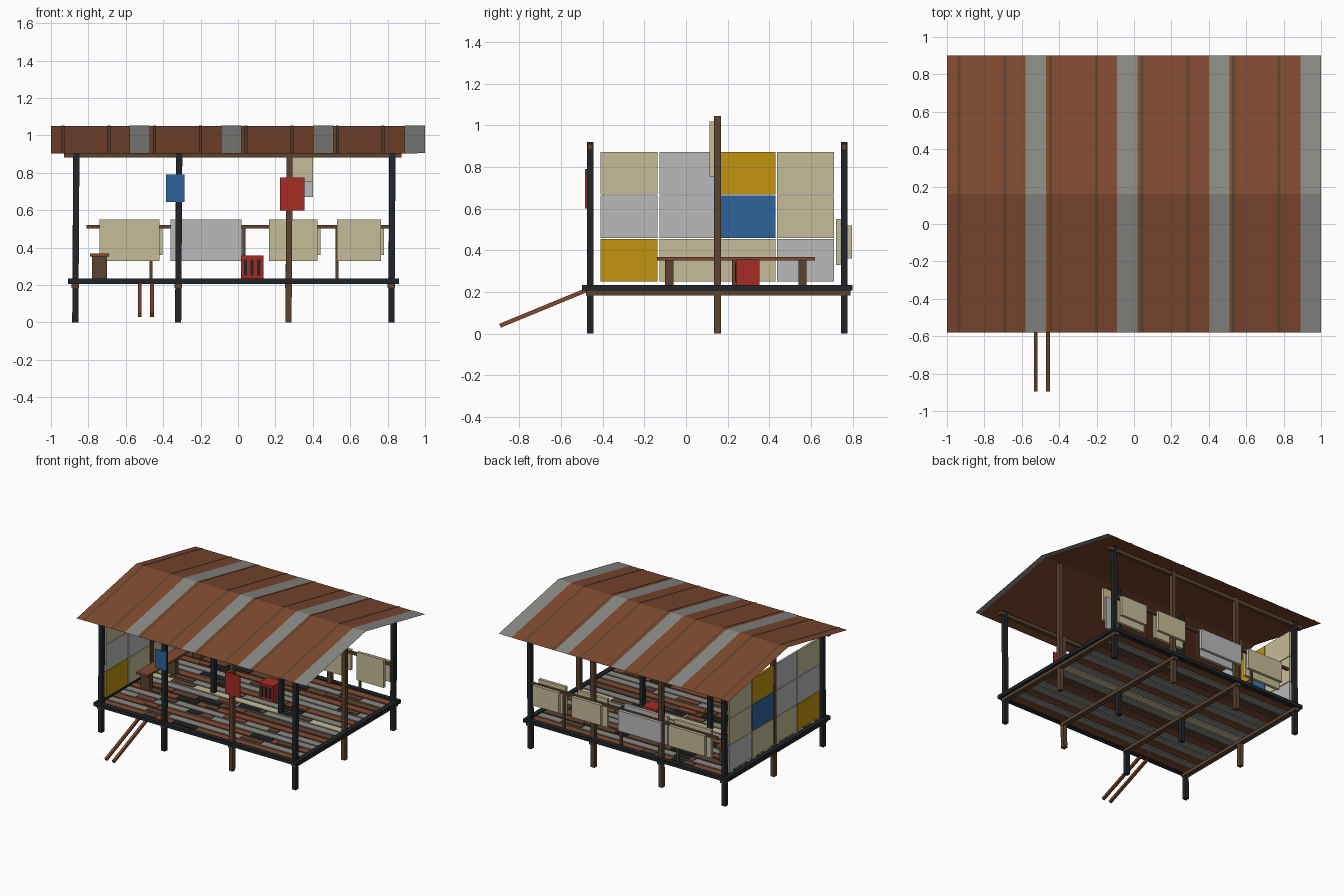
import bpy, bmesh, math, random
from mathutils import Vector, Matrix

if "Cube" in bpy.data.objects:
    bpy.data.objects.remove(bpy.data.objects["Cube"])

random.seed(4)


def mat(name, hexcol):
    m = bpy.data.materials.new(name)
    lin = []
    for i in (0, 2, 4):
        c = int(hexcol[i:i + 2], 16) / 255
        lin.append(c / 12.92 if c <= 0.04045 else ((c + 0.055) / 1.055) ** 2.4)
    m.diffuse_color = (*lin, 1)
    m.use_nodes = True
    m.node_tree.nodes["Principled BSDF"].inputs["Base Color"].default_value = m.diffuse_color
    return m


RUST = mat("rust brown", "804A30")
STEEL = mat("weathered grey", "8A8A85")
WOOD = mat("dark wood", "5C4430")
BLACK = mat("charcoal", "212529")
PALE = mat("pale grey", "BABABA")
TAN = mat("canvas tan", "C6BC98")
YELLOW = mat("mustard yellow", "C2930F")
BLUE = mat("blue", "2E639C")
RED = mat("red", "A62B24")


def finish(name, bm, material):
    me = bpy.data.meshes.new(name)
    bm.to_mesh(me)
    bm.free()
    me.materials.append(material)
    ob = bpy.data.objects.new(name, me)
    bpy.context.collection.objects.link(ob)
    return ob


def box(name, x, y, z, material):
    """Box from (min, max) ranges on each axis."""
    bm = bmesh.new()
    bmesh.ops.create_cube(bm, size=1)
    for v in bm.verts:
        v.co = [r[0] + (c + 0.5) * (r[1] - r[0]) for r, c in zip((x, y, z), v.co)]
    return finish(name, bm, material)


def bar(name, a, b, w, material):
    """Square bar between two points."""
    a, b = Vector(a), Vector(b)
    d = b - a
    bm = bmesh.new()
    bmesh.ops.create_cube(bm, size=1)
    bmesh.ops.scale(bm, vec=(w, w, d.length), verts=bm.verts)
    rot = d.to_track_quat('Z', 'Y').to_matrix().to_4x4()
    bmesh.ops.transform(bm, matrix=Matrix.Translation((a + b) / 2) @ rot, verts=bm.verts)
    return finish(name, bm, material)


def roof_strip(name, x0, x1, lift, material):
    """Thin sheet running from the front eave over the ridge to the back eave."""
    bm = bmesh.new()
    prof = [(-0.58, 0.903), (0.16, 1.05), (0.90, 0.903)]
    rows = [[bm.verts.new((x, y, z + lift)) for x in (x0, x1)] for y, z in prof]
    for r, s in zip(rows, rows[1:]):
        bm.faces.new((r[0], r[1], s[1], s[0]))
    return finish(name, bm, material)


# Roof: rust base, grey sheets, dark ribs
roof_strip("roof_sheet", -1.0, 0.96, 0, RUST)
for x in (-0.58, -0.09, 0.40, 0.89):
    roof_strip("roof_grey_sheet", x, x + 0.11, 0.002, STEEL)
for i in range(8):
    x = -0.935 + i * 0.2445
    roof_strip("roof_rib", x - 0.008, x + 0.008, 0.004, WOOD)

# Posts: 4 x 3 grid, taller under the ridge
XS = (-0.87, -0.32, 0.27, 0.82)
YS = (-0.46, 0.152, 0.76)
WOOD_POSTS = {(2, 0), (0, 1), (3, 1), (1, 2), (2, 2)}
for i, x in enumerate(XS):
    for j, y in enumerate(YS):
        top = 1.045 if j == 1 else 0.92
        m = WOOD if (i, j) in WOOD_POSTS else BLACK
        bar("post", (x, y, 0), (x + 0.006, y, top), 0.033, m)

# Eave beams
for y in (YS[0], YS[2]):
    box("eave_beam", (-0.93, 0.875), (y - 0.014, y + 0.014), (0.882, 0.91), WOOD)

# Floor joists and frame
for x in XS:
    box("floor_joist", (x - 0.02, x + 0.02), (-0.48, 0.79), (0.183, 0.208), WOOD)
for y in (-0.48, 0.78):
    box("floor_frame_long", (-0.91, 0.86), (y - 0.02, y + 0.02), (0.207, 0.234), BLACK)
for x in (-0.89, 0.84):
    box("floor_frame_side", (x - 0.02, x + 0.02), (-0.46, 0.76), (0.207, 0.234), BLACK)

# Floor planks, with short dark patches
ROWS = 17
pitch = 1.22 / ROWS
cols = (RUST, STEEL, RUST, STEEL, STEEL, RUST, WOOD, STEEL)
for i in range(ROWS):
    y = -0.46 + i * pitch
    m = TAN if i == 8 else cols[i % len(cols)]
    box("floor_plank", (-0.87, 0.82), (y + 0.006, y + pitch - 0.006), (0.208, 0.226), m)
    for k in range(3):
        x = random.uniform(-0.85, 0.6)
        box("floor_patch", (x, x + random.uniform(0.08, 0.2)),
            (y + 0.012, y + pitch - 0.012), (0.226, 0.231), random.choice((BLACK, WOOD, RUST)))

# Patchwork wall on the left side, rows bottom to top
wall = ((YELLOW, TAN, TAN, PALE), (PALE, PALE, BLUE, TAN), (TAN, PALE, YELLOW, TAN))
for r, row in enumerate(wall):
    for c, m in enumerate(row):
        y, z = -0.41 + c * 0.2825, 0.25 + r * 0.209
        box("wall_panel", (-0.878, -0.862), (y, y + 0.274), (z, z + 0.204), m)

# Back railing with hung cloths
box("back_rail", (-0.81, 0.81), (0.75, 0.77), (0.502, 0.522), WOOD)
for x in (-0.465, 0.032, 0.53):
    box("rail_stake", (x - 0.008, x + 0.008), (0.752, 0.768), (0.22, 0.51), WOOD)
for x0, x1, m in ((-0.74, -0.42, TAN), (-0.36, 0.02, PALE), (0.165, 0.425, TAN), (0.53, 0.765, TAN)):
    box("hung_cloth_inner", (x0, x1), (0.72, 0.743), (0.33, 0.55), m)
    box("hung_cloth_outer", (x0 + 0.02, x1 + 0.015), (0.775, 0.798), (0.36, 0.52), m)

# Bench
box("bench_seat", (-0.79, -0.69), (-0.14, 0.62), (0.352, 0.368), RUST)
for y in (-0.08, 0.24, 0.56):
    box("bench_leg", (-0.78, -0.70), (y - 0.02, y + 0.02), (0.23, 0.352), WOOD)

# Crate with dark slots
box("crate", (0.015, 0.135), (0.24, 0.352), (0.23, 0.357), RED)
for x in (0.04, 0.075, 0.11):
    box("crate_slot", (x - 0.009, x + 0.009), (0.236, 0.24), (0.25, 0.338), BLACK)

# Plates hung on the front posts, and cloths on the middle post
box("blue_plate", (-0.385, -0.285), (-0.484, -0.476), (0.645, 0.79), BLUE)
box("red_plate", (0.225, 0.355), (-0.484, -0.476), (0.60, 0.775), RED)
box("tan_hanging", (0.285, 0.40), (0.114, 0.135), (0.755, 1.02), TAN)
box("grey_hanging", (0.29, 0.40), (0.15, 0.168), (0.67, 0.93), PALE)

# Ramp poles at the front
for x in (-0.525, -0.46):
    bar("ramp_pole", (x, -0.47, 0.212), (x, -0.893, 0.038), 0.02, RUST)
